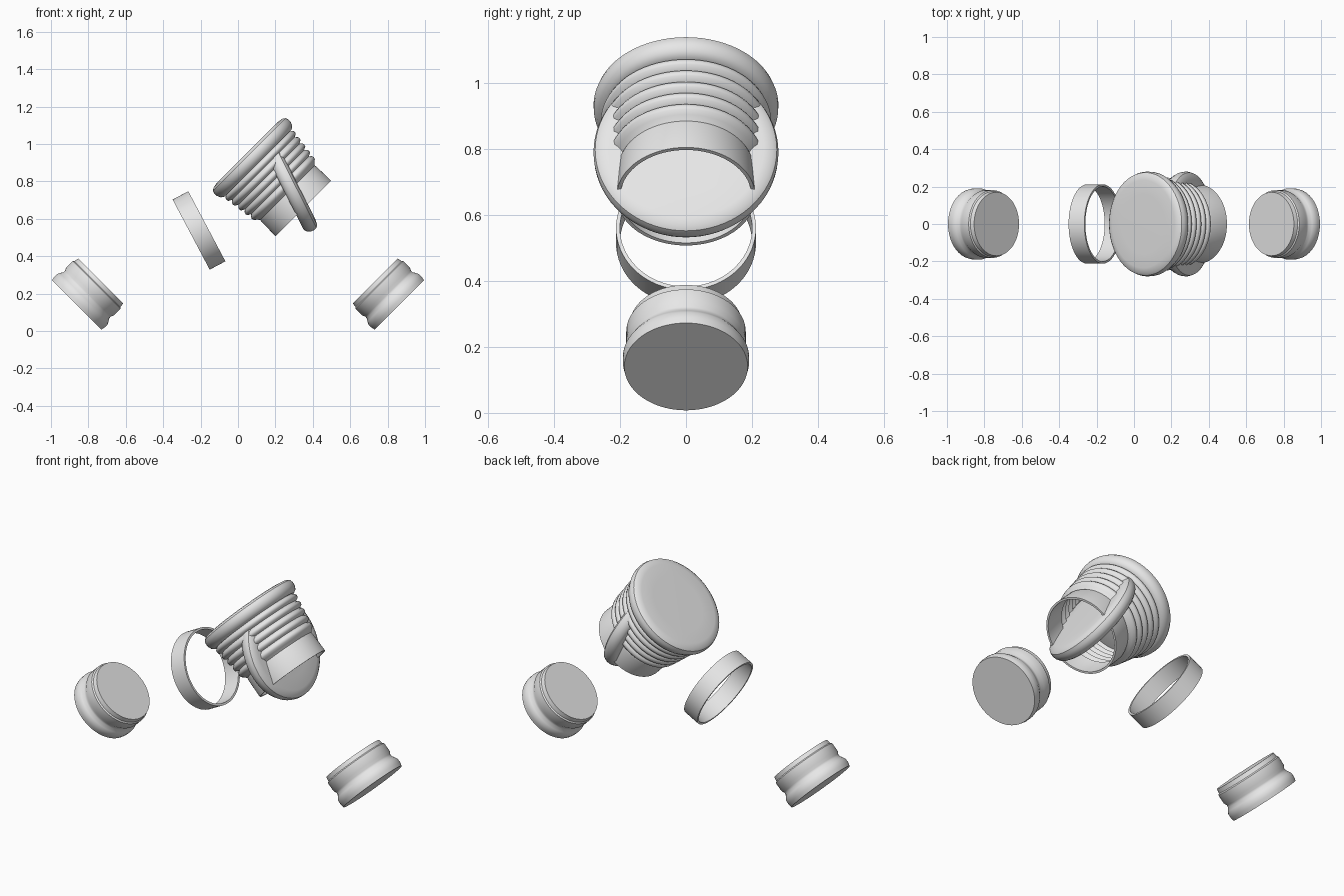
import bpy
import bmesh
from math import pi, radians
from mathutils import Vector

cube = bpy.data.objects.get("Cube")
if cube:
    bpy.data.objects.remove(cube)

grey = bpy.data.materials.new("light_grey")
grey.use_nodes = True
grey.diffuse_color = (0.8, 0.8, 0.8, 1)
grey.node_tree.nodes["Principled BSDF"].inputs["Base Color"].default_value = (0.8, 0.8, 0.8, 1)


def lathe(name, profile, origin, axis, closed=False, angle=35):
    """Revolve (radius, height) points and aim the local z along the axis."""
    bm = bmesh.new()
    verts = [bm.verts.new((r, 0, h)) for r, h in profile]
    edges = [bm.edges.new(pair) for pair in zip(verts, verts[1:])]
    if closed:
        edges.append(bm.edges.new((verts[-1], verts[0])))
    bmesh.ops.spin(bm, geom=verts + edges, cent=(0, 0, 0), axis=(0, 0, 1),
                   angle=2 * pi, steps=72, use_merge=True)
    bmesh.ops.remove_doubles(bm, verts=bm.verts, dist=0.0002)
    bmesh.ops.recalc_face_normals(bm, faces=bm.faces)
    mesh = bpy.data.meshes.new(name)
    bm.to_mesh(mesh)
    bm.free()
    mesh.materials.append(grey)
    obj = bpy.data.objects.new(name, mesh)
    bpy.context.collection.objects.link(obj)
    obj.location = origin
    obj.rotation_euler = Vector(axis).to_track_quat('Z', 'Y').to_euler()
    bpy.ops.object.select_all(action='DESELECT')
    obj.select_set(True)
    bpy.context.view_layer.objects.active = obj
    bpy.ops.object.shade_smooth_by_angle(angle=radians(angle))
    return obj


# End plugs: wide foot, waist groove, collar and small lip
plug = [(0, 0), (.187, 0), (.191, .02), (.191, .042), (.184, .056), (.174, .072),
        (.173, .084), (.181, .1), (.181, .15), (.174, .156), (.17, .18), (0, .18)]
for side, name in ((1, "left_plug"), (-1, "right_plug")):
    lathe(name, plug, (side * .862, 0, .14), (-side, 0, 1))

# Loose thin band
band = [(.2, -.0475), (.212, -.0475), (.212, .0475), (.2, .0475)]
lathe("loose_band", band, (-.2085, 0, .5375), (.884, 0, .468), closed=True)

# Rounded lids: one on the cup, one set across its mouth
lid = [(0, 0), (.16, 0), (.235, .001), (.262, .006), (.275, .016), (.28, .032),
       (.279, .05), (.27, .07), (.252, .082), (0, .082)]
cup_origin, cup_axis = (.0495, 0, .9546), (1, 0, -1)
lathe("cup_lid", lid, cup_origin, cup_axis)
lathe("loose_lid", lid, (.31, 0, .804), (-.89, 0, -.45))

# Cup: ribbed tapering shell with a plain open neck
outer = []
for i in range(5):
    h, r = .08 + i * .042, .258 - i * .006
    outer += [(r - .016, h), (r - .004, h + .01), (r, h + .02), (r - .003, h + .032)]
outer += [(.218, .29), (.205, .305), (.208, .315), (.21, .423)]
inner = [(r - .011, h) for r, h in reversed(outer)]
lathe("ribbed_cup", outer + inner, cup_origin, cup_axis, closed=True, angle=50)
